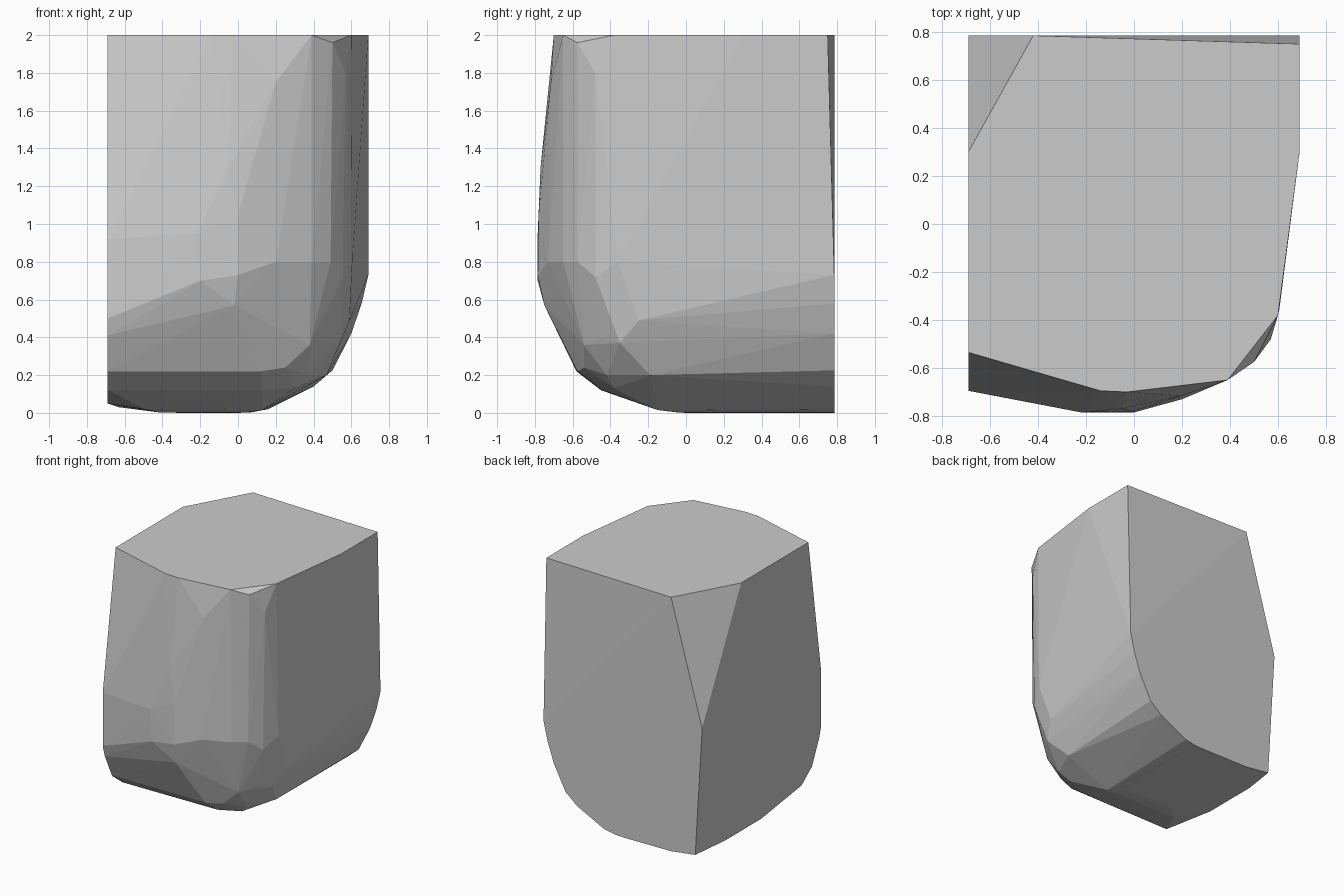
import bpy
import bmesh
from mathutils import Vector

# Outline of the flat top, at z = 2
top = [(-0.69, 0.30), (-0.42, 0.785), (0.69, 0.75), (0.69, 0.30), (0.65, 0.0),
       (0.60, -0.38), (0.39, -0.65), (-0.03, -0.70), (-0.14, -0.695), (-0.69, -0.535)]

# Back end of the rounded right wall and floor: (x, z) at the back plane
back_profile = [(0.69, 0.73), (0.655, 0.58), (0.60, 0.42), (0.50, 0.225),
                (0.40, 0.14), (0.16, 0.02), (0.07, 0.003), (-0.42, 0.003), (-0.63, 0.03)]

# Left end of the rounded front wall and floor: (y, z) at the left plane
left_profile = [(-0.695, 0.92), (-0.695, 0.50), (-0.67, 0.41), (-0.58, 0.22),
                (-0.45, 0.12), (0.05, 0.05), (0.50, 0.05)]

# Bulging front wall and its vertical rounded corner
front_bulge = [(-0.22, -0.785, 0.95), (-0.20, -0.785, 0.70), (0.0, -0.785, 0.73),
               (0.0, -0.78, 1.05), (-0.05, -0.77, 1.3), (-0.02, -0.75, 0.57),
               (0.20, -0.73, 0.80), (0.20, -0.715, 1.75)]
corner = [(0.39, -0.65, 0.80), (0.50, -0.575, 1.96), (0.49, -0.575, 0.80),
          (0.57, -0.48, 1.80), (0.555, -0.48, 0.72), (0.605, -0.36, 0.80)]

# Where the rounded floor edges meet at the front right
lower_corner = [(0.59, -0.25, 0.49), (0.54, -0.35, 0.37), (0.47, -0.19, 0.20),
                (0.47, -0.45, 0.40), (0.38, -0.54, 0.36), (0.12, -0.575, 0.22),
                (0.25, -0.54, 0.24), (0.37, -0.42, 0.20), (0.13, -0.44, 0.12),
                (0.30, -0.38, 0.13), (0.13, -0.15, 0.015), (0.05, -0.05, 0.003),
                (-0.42, -0.05, 0.003), (-0.50, -0.15, 0.02)]

points = [(x, y, 2.0) for x, y in top]
points += [(x, 0.785, z) for x, z in back_profile]
points += [(-0.69, y, z) for y, z in left_profile]
points += front_bulge + corner + lower_corner
points += [(-0.69, 0.785, 1.04), (0.0, 0.785, 0.0), (-0.3, 0.0, 0.0)]

# Wrap all sections in one faceted convex skin
bm = bmesh.new()
for p in points:
    bm.verts.new(Vector(p))
bmesh.ops.convex_hull(bm, input=bm.verts)
loose = [v for v in bm.verts if not v.link_faces]
bmesh.ops.delete(bm, geom=loose, context='VERTS')
bmesh.ops.recalc_face_normals(bm, faces=bm.faces)

mesh = bpy.data.meshes.new("stone_block")
bm.to_mesh(mesh)
bm.free()
block = bpy.data.objects.new("stone_block", mesh)
bpy.context.collection.objects.link(block)
